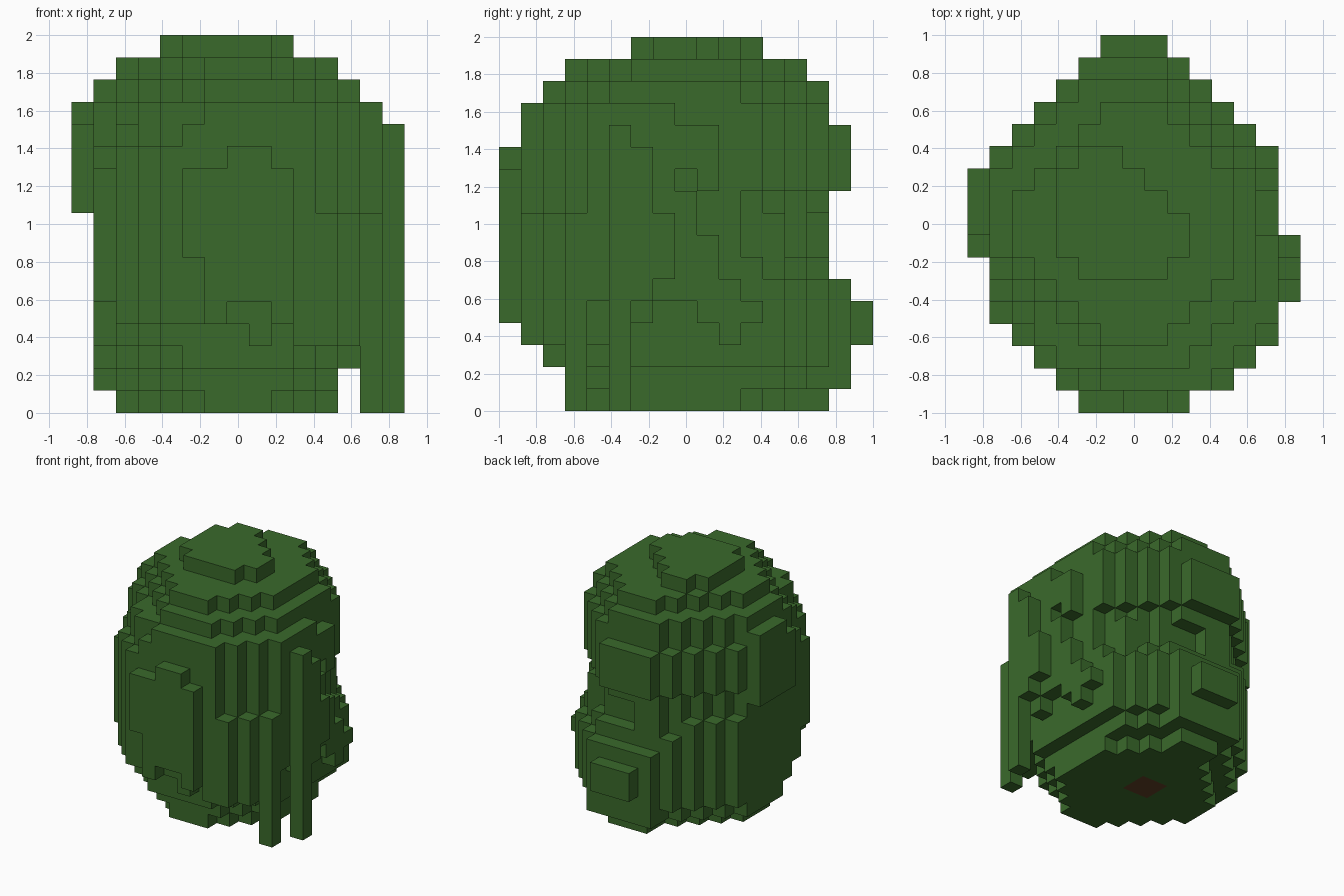
import bpy
import bmesh
from mathutils import Vector

old = bpy.data.objects.get("Cube")
if old:
    bpy.data.objects.remove(old, do_unlink=True)

UNIT = 2 / 17  # edge of one block
cells = set()


def material(name, color):
    mat = bpy.data.materials.new(name)
    mat.use_nodes = True
    mat.diffuse_color = color
    mat.node_tree.nodes["Principled BSDF"].inputs["Base Color"].default_value = color
    return mat


def box(x, y, z):
    """Blocks in inclusive (first, last) ranges along each axis."""
    return {(i, j, k)
            for i in range(x[0], x[1] + 1)
            for j in range(y[0], y[1] + 1)
            for k in range(z[0], z[1] + 1)}


def prism(x, y, z, front, back):
    """A box with stepped corners, cut where |x| + |y| passes a limit.
    Each of front and back gives the limits on its -x and +x halves."""
    def limit(i, j):
        return (back if j >= 0 else front)[i > 0]
    return {c for c in box(x, y, z) if abs(c[0]) + abs(c[1]) <= limit(c[0], c[1])}


def build(name, blocks, paint):
    """Mesh the outer faces of a set of blocks; paint picks each face's slot."""
    bm = bmesh.new()
    corners = {}

    def corner(p):
        key = tuple(round(2 * v) for v in p)
        if key not in corners:
            corners[key] = bm.verts.new((p.x * UNIT, p.y * UNIT, (p.z + 0.5) * UNIT))
        return corners[key]

    for c in sorted(blocks):
        for axis in range(3):
            for sign in (-1, 1):
                n = Vector((0, 0, 0))
                n[axis] = sign
                if tuple(int(a + b) for a, b in zip(c, n)) in blocks:
                    continue
                u = Vector((0, 0, 0))
                u[(axis + 1) % 3] = 0.5
                v = n.cross(u)
                mid = Vector(c) + n / 2
                face = bm.faces.new([corner(mid + d) for d in (-u - v, u - v, u + v, v - u)])
                face.material_index = paint(c, n)
    mesh = bpy.data.meshes.new(name)
    bm.to_mesh(mesh)
    bm.free()
    obj = bpy.data.objects.new(name, mesh)
    bpy.context.collection.objects.link(obj)
    return obj


# Underside, tapering to a cross-shaped base
cells |= prism((-5, 4), (-5, 6), (0, 0), (6, 6), (6, 6))
cells |= box((-1, 1), (6, 6), (0, 0))
cells |= prism((-6, 4), (-5, 7), (1, 1), (7, 7), (8, 8))
cells |= prism((-6, 5), (-6, 6), (2, 2), (8, 8), (9, 9))

# Lower bulge, waist and upper body
cells |= prism((-6, 5), (-7, 6), (3, 3), (9, 10), (9, 9))
cells |= prism((-6, 5), (-7, 6), (4, 5), (10, 10), (9, 9))
cells |= prism((-6, 5), (-7, 6), (6, 6), (10, 10), (9, 8))
cells |= prism((-6, 5), (-7, 6), (7, 9), (10, 10), (8, 7))
cells |= prism((-6, 5), (-7, 6), (10, 11), (10, 10), (9, 8))
cells |= prism((-6, 5), (-7, 6), (12, 12), (9, 10), (9, 8))
cells |= prism((-6, 5), (-7, 6), (13, 13), (9, 10), (8, 8))

# Stepped crown
cells |= prism((-6, 5), (-6, 6), (14, 14), (7, 8), (8, 7))
cells |= prism((-5, 4), (-5, 5), (15, 15), (6, 6), (6, 6))
for y, first, last in [(3, -2, -1), (2, -3, 0), (1, -3, 1), (0, -3, 2), (-1, -3, 2), (-2, -2, 1)]:
    cells |= box((first, last), (y, y), (16, 16))

# Front panel with a ragged lower edge
for x, bottom, top in [(-2, 7, 10), (-1, 4, 10), (0, 5, 11), (1, 5, 11), (2, 4, 10)]:
    cells |= box((x, x), (-8, -8), (bottom, top))
cells |= box((-1, 3), (-7, -7), (12, 13))
for x in (-2, -1, 0, 2):
    cells.discard((x, -7, 3))

# Ragged steps on the front right shoulder and hem
cells -= box((-6, -6), (-4, -4), (11, 13)) | box((-6, -6), (-4, -4), (4, 4))
cells -= box((-6, -6), (-3, -3), (12, 13))
cells -= {(-5, -4, 13), (-2, -7, 13)}

# Hanging strands on the front left corner
for x, y, bottom, top in [(4, -7, 3, 8), (5, -6, 3, 8), (6, -5, 0, 8),
                          (7, -3, 0, 12), (7, -2, 5, 11), (7, -1, 6, 8)]:
    cells |= box((x, x), (y, y), (bottom, top))

# Left side layer
for y, bottom, top in [(-4, 5, 13), (-3, 5, 13), (-2, 4, 13), (-1, 5, 13), (0, 5, 9),
                       (0, 11, 12), (1, 4, 7), (1, 10, 12), (2, 3, 5), (3, 4, 4)]:
    cells |= box((6, 6), (y, y), (bottom, top))

# Right side slab
cells |= box((-7, -7), (0, 2), (9, 13))
cells |= box((-7, -7), (-1, -1), (9, 12))

# Back lumps above and below the waist
cells |= box((-2, 1), (7, 7), (10, 12))
cells |= box((-2, 2), (7, 7), (1, 5))
cells |= box((-1, 1), (8, 8), (3, 4))
cells |= box((4, 4), (4, 4), (7, 8))

# Pocket in the back waist, and the raised rim of the bulge beside it
cells -= box((0, 1), (6, 6), (7, 8))
cells |= {c for c in box((-6, -4), (3, 5), (7, 7)) if c[1] - c[0] <= 9}

# Foliage, with the trunk end showing underneath
TRUNK = box((-1, 0), (0, 1), (0, 0))
foliage = build("foliage", cells, lambda c, n: int(c in TRUNK and n.z < 0))
foliage.data.materials.append(material("leaf green", (0.042, 0.143, 0.024, 1)))
foliage.data.materials.append(material("trunk brown", (0.12, 0.052, 0.018, 1)))
